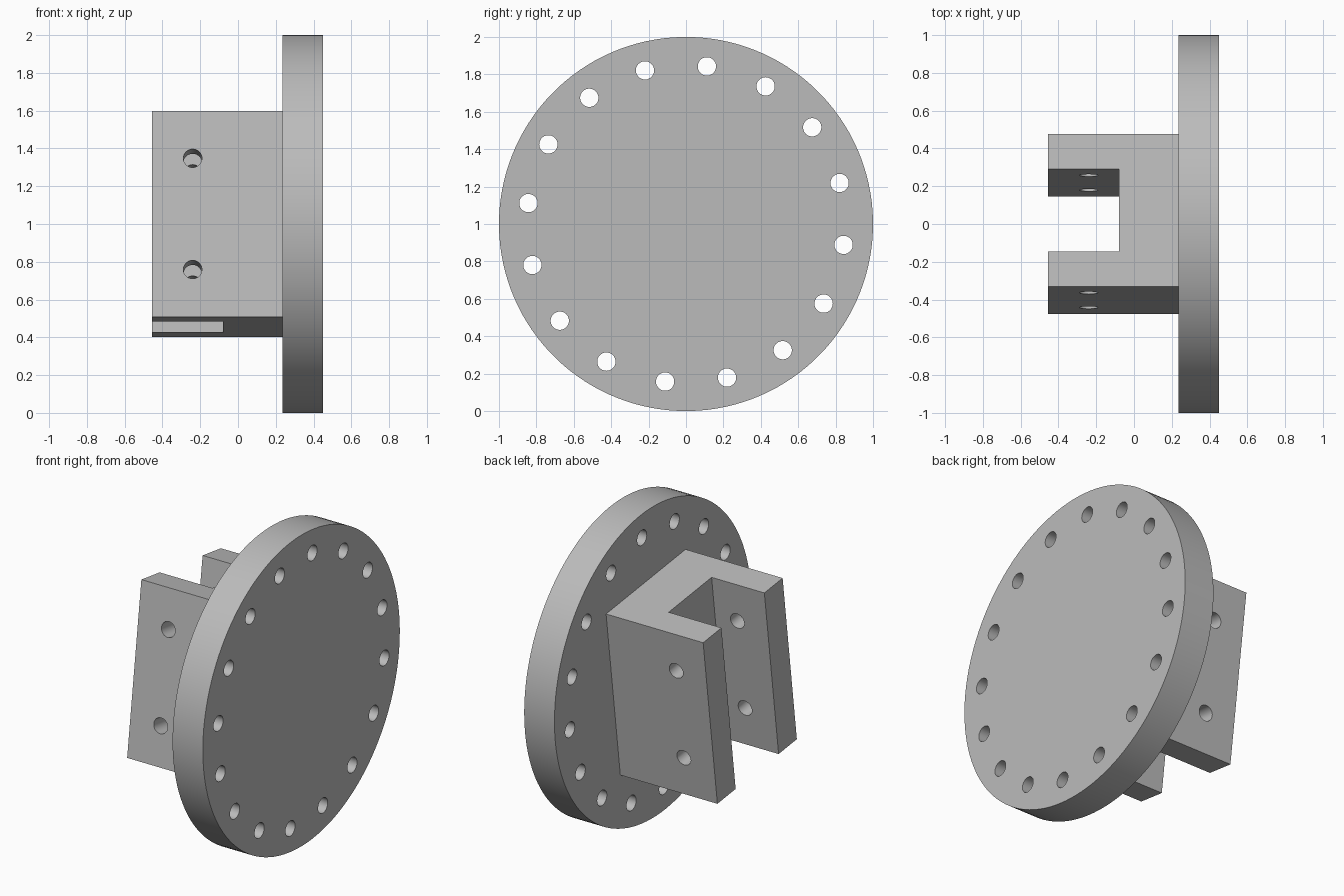
import bpy
from math import radians, cos, sin, pi
from mathutils import Matrix

if "Cube" in bpy.data.objects:
    bpy.data.objects.remove(bpy.data.objects["Cube"], do_unlink=True)

# Whole model is turned about the flange axis
TURN = Matrix.Translation((0, 0, 1)) @ Matrix.Rotation(radians(-7.55), 4, "X")
FACE_X = 0.235        # where bracket meets flange
BACK_X = -0.455       # open end of the bracket
FRONT_X = 0.45        # outer face of the flange
HOLE_R = 0.049

grey = bpy.data.materials.new("plain grey")
grey.use_nodes = True
colour = (0.5, 0.5, 0.5, 1)
grey.diffuse_color = colour
grey.node_tree.nodes["Principled BSDF"].inputs["Base Color"].default_value = colour


def cylinder(name, centre, radius, depth, axis, sides):
    rotation = (0, pi / 2, 0) if axis == "X" else (pi / 2, 0, 0)
    bpy.ops.mesh.primitive_cylinder_add(vertices=sides, radius=radius, depth=depth,
                                        location=centre, rotation=rotation)
    obj = bpy.context.object
    obj.name = name
    return obj


def prism(name, profile, half_height):
    """Extrude an x-y outline up and down along z."""
    n = len(profile)
    verts = [(x, y, z) for z in (-half_height, half_height) for x, y in profile]
    faces = [tuple(reversed(range(n))), tuple(range(n, 2 * n))]
    faces += [(i, (i + 1) % n, n + (i + 1) % n, n + i) for i in range(n)]
    mesh = bpy.data.meshes.new(name)
    mesh.from_pydata(verts, [], faces)
    obj = bpy.data.objects.new(name, mesh)
    bpy.context.collection.objects.link(obj)
    return obj


def drill(part, cutters):
    """Cut the holes, bake the result and discard the cutters."""
    for cutter in cutters:
        cutter.hide_render = True
        mod = part.modifiers.new("hole", "BOOLEAN")
        mod.operation = "DIFFERENCE"
        mod.solver = "EXACT"
        mod.object = cutter
    bpy.context.view_layer.update()
    graph = bpy.context.evaluated_depsgraph_get()
    baked = bpy.data.meshes.new_from_object(part.evaluated_get(graph))
    part.modifiers.clear()
    part.data = baked
    for cutter in cutters:
        bpy.data.objects.remove(cutter, do_unlink=True)


def finish(part):
    part.data.materials.clear()
    part.data.materials.append(grey)
    bpy.context.view_layer.update()
    part.matrix_world = TURN @ part.matrix_world
    bpy.ops.object.select_all(action="DESELECT")
    part.select_set(True)
    bpy.context.view_layer.objects.active = part
    bpy.ops.object.shade_smooth_by_angle(angle=radians(30))


# Round flange with a ring of sixteen through holes
middle = (FACE_X + FRONT_X) / 2
flange = cylinder("flange", (middle, 0, 0), 1.0, FRONT_X - FACE_X, "X", 128)
ring = [cylinder("flange_hole_cutter",
                 (middle, 0.85 * cos(i * pi / 8), 0.85 * sin(i * pi / 8)),
                 HOLE_R, 0.6, "X", 32) for i in range(16)]
drill(flange, ring)
finish(flange)

# U-shaped bracket with two cross holes through both arms
outer, inner, slot_x = 0.407, 0.22, -0.08
bracket = prism("clevis_bracket", [
    (FACE_X, -outer), (FACE_X, outer), (BACK_X, outer), (BACK_X, inner),
    (slot_x, inner), (slot_x, -inner), (BACK_X, -inner), (BACK_X, -outer)], 0.55)
pins = [cylinder("pin_hole_cutter", (-0.24, 0, side * 0.297), HOLE_R, 1.2, "Y", 32)
        for side in (-1, 1)]
drill(bracket, pins)
finish(bracket)
